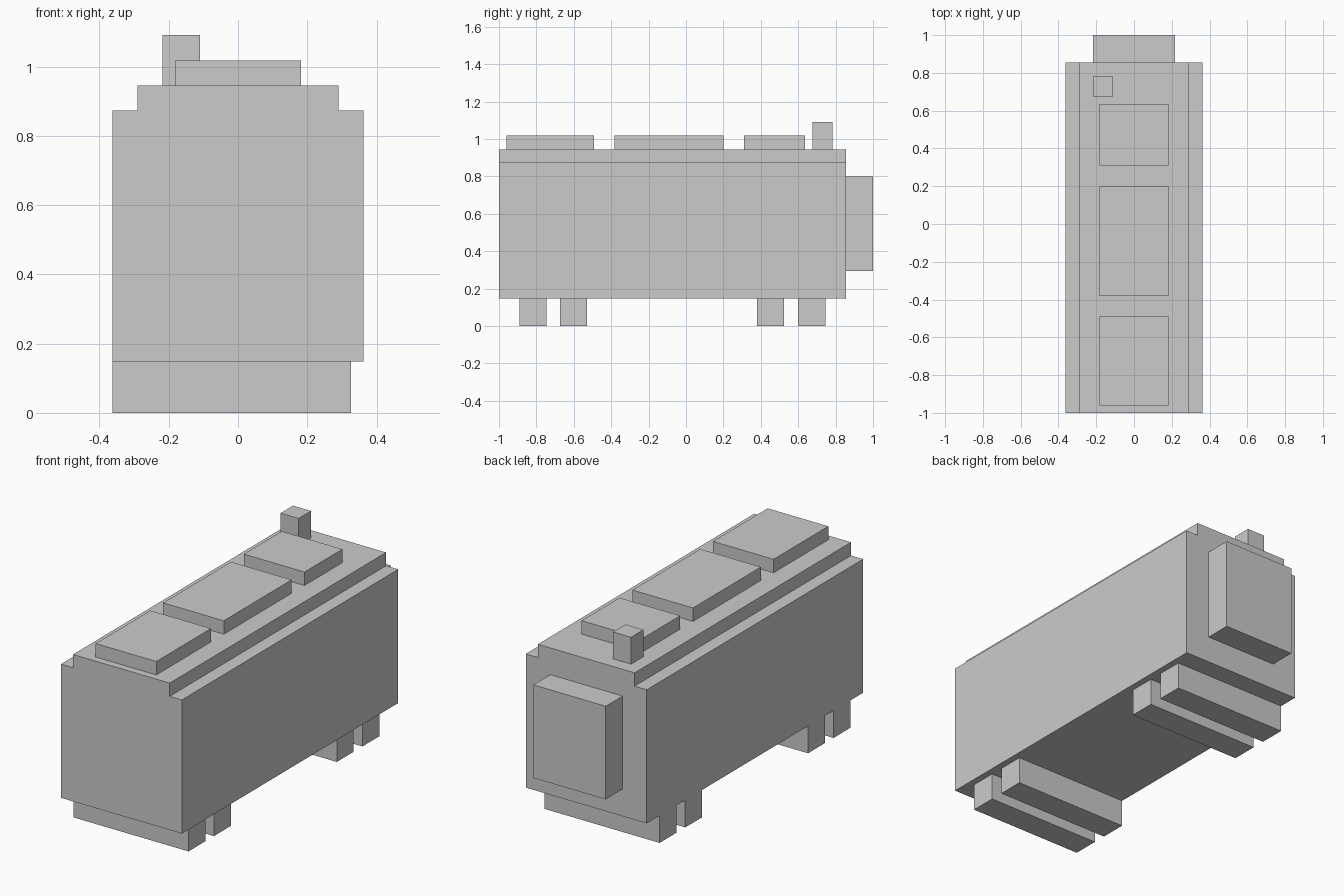
import bpy
import bmesh

if "Cube" in bpy.data.objects:
    bpy.data.objects.remove(bpy.data.objects["Cube"])


def box(name, x, y, z):
    """Add a box spanning the given (min, max) ranges."""
    bm = bmesh.new()
    bmesh.ops.create_cube(bm, size=1)
    for v in bm.verts:
        v.co = [r[0] if c < 0 else r[1] for c, r in zip(v.co, (x, y, z))]
    mesh = bpy.data.meshes.new(name)
    bm.to_mesh(mesh)
    bm.free()
    obj = bpy.data.objects.new(name, mesh)
    bpy.context.collection.objects.link(obj)
    return obj


# Stepped carriage body: wide walls and narrower roof, as one extruded profile
half = [(0.363, 0.148), (0.363, 0.873), (0.29, 0.873), (0.29, 0.945)]
profile = half + [(-x, z) for x, z in reversed(half)]
bm = bmesh.new()
face = bm.faces.new([bm.verts.new((x, -1.0, z)) for x, z in profile])
back = bmesh.ops.extrude_face_region(bm, geom=[face])["geom"]
bmesh.ops.translate(bm, vec=(0, 1.855, 0),
                    verts=[g for g in back if isinstance(g, bmesh.types.BMVert)])
bmesh.ops.recalc_face_normals(bm, faces=bm.faces)
mesh = bpy.data.meshes.new("carriage_body")
bm.to_mesh(mesh)
bm.free()
bpy.context.collection.objects.link(bpy.data.objects.new("carriage_body", mesh))

# Raised roof panels
for i, y in enumerate([(-0.96, -0.491), (-0.382, 0.2), (0.31, 0.635)], 1):
    box(f"roof_panel_{i}", (-0.182, 0.182), y, (0.945, 1.018))

# Chimney on the left of the roof
box("chimney", (-0.218, -0.11), (0.676, 0.782), (0.945, 1.091))

# Connecting block on the back end
box("back_gangway", (-0.218, 0.216), (0.855, 1.0), (0.295, 0.8))

# Wheel bars, flush with the left wall and inset on the right
for i, y in enumerate([-0.891, -0.673, 0.38, 0.6], 1):
    box(f"wheel_bar_{i}", (-0.363, 0.327), (y, y + 0.145), (0, 0.148))
